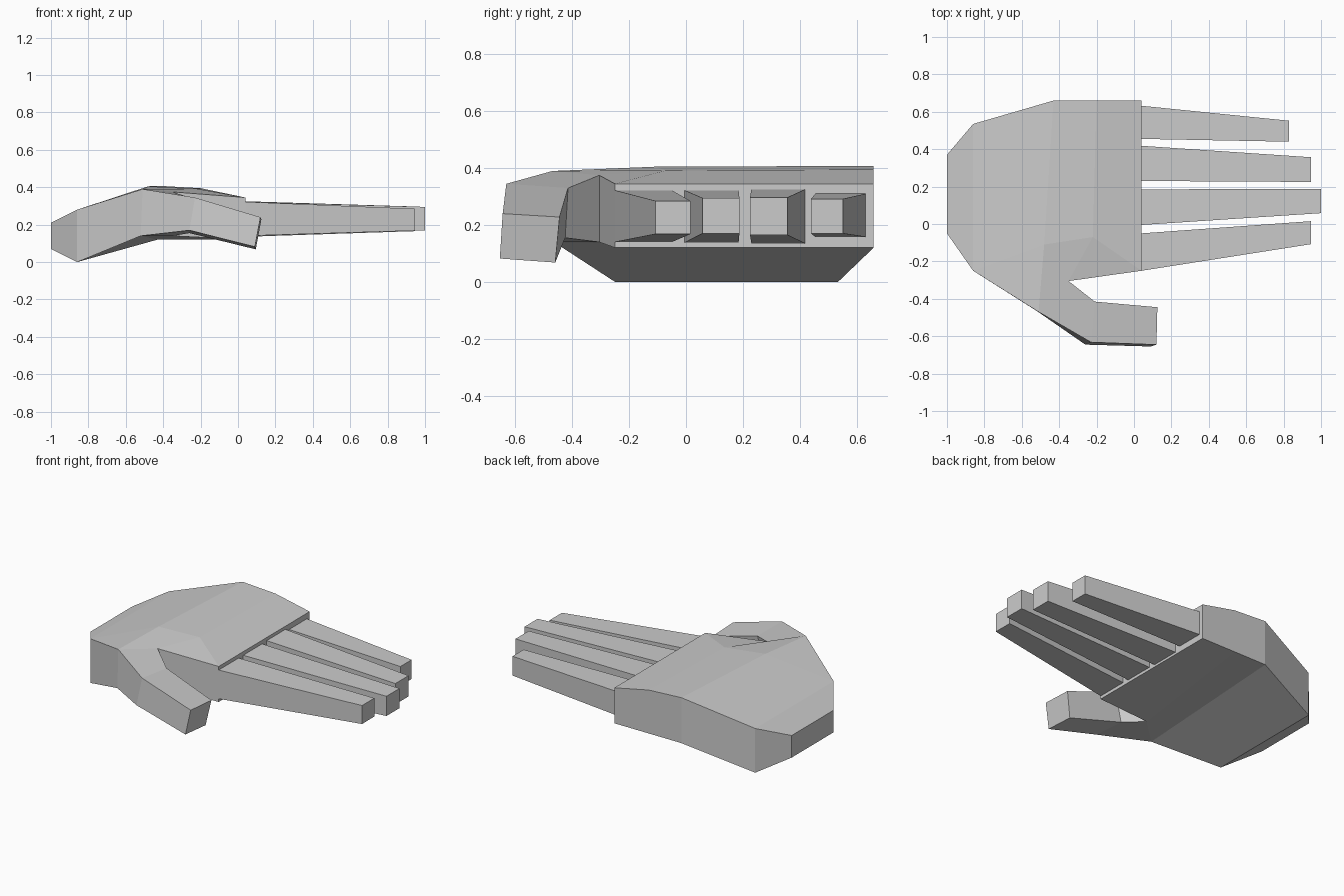
import bpy, bmesh

if "Cube" in bpy.data.objects:
    bpy.data.objects.remove(bpy.data.objects["Cube"])

skin = bpy.data.materials.new("light grey")
skin.diffuse_color = (0.6, 0.6, 0.6, 1)
skin.use_nodes = True
skin.node_tree.nodes["Principled BSDF"].inputs["Base Color"].default_value = skin.diffuse_color


def make_object(name, bm):
    bmesh.ops.recalc_face_normals(bm, faces=bm.faces)
    mesh = bpy.data.meshes.new(name)
    bm.to_mesh(mesh)
    bm.free()
    mesh.materials.append(skin)
    obj = bpy.data.objects.new(name, mesh)
    bpy.context.collection.objects.link(obj)
    return obj


def bridge(bm, a, b, skip=()):
    """Join two four-cornered sections, leaving out the listed sides."""
    for i in range(4):
        if i not in skip:
            j = (i + 1) % 4
            bm.faces.new((a[i], a[j], b[j], b[i]))


# Palm sections from wrist to knuckles: front top, back top, back bottom, front bottom
palm = [
    [(-1.0, -.05, .21), (-1.0, .37, .21), (-1.0, .37, .07), (-1.0, -.05, .07)],
    [(-.86, -.25, .28), (-.86, .535, .28), (-.86, .535, 0), (-.86, -.25, 0)],
    [(-.51, -.47, .39), (-.43, .66, .408), (-.43, .66, .12), (-.52, -.465, .14)],
    [(-.35, -.305, .375), (-.2, .66, .395), (-.2, .66, .12), (-.35, -.305, .14)],
    [(.04, -.25, .345), (.04, .66, .345), (.04, .66, .12), (.04, -.25, .12)],
]
# Thumb sections, in the order: outer top, inner top, inner bottom, outer bottom
thumb = [
    [(-.23, -.632, .345), (-.21, -.415, .33), (-.26, -.425, .155), (-.26, -.645, .17)],
    [(.12, -.645, .24), (.125, -.445, .228), (.095, -.46, .068), (.09, -.655, .082)],
]

bm = bmesh.new()
a, b, c, d, e = [[bm.verts.new(p) for p in s] for s in palm]
bridge(bm, a, b)
bridge(bm, b, c, skip=[0])
bridge(bm, c, d, skip=[0, 3])       # side 3 opens into the thumb
bridge(bm, d, e, skip=[0])
bm.faces.new(a)
bm.faces.new(e)

# Creased top of the palm
c_mid = bm.verts.new((-.48, -.11, .405))
d_mid = bm.verts.new((-.22, -.07, .392))
for f in ((b[0], c[0], c_mid), (b[0], c_mid, c[1], b[1]),
          (c[0], d[0], d_mid, c_mid), (c_mid, d_mid, d[1], c[1]),
          (d[0], e[0], d_mid), (d_mid, e[0], e[1], d[1])):
    bm.faces.new(f)

# Thumb grows out of the front of the palm
root = [c[0], d[0], d[3], c[3]]
joint, tip = [[bm.verts.new(p) for p in s] for s in thumb]
bridge(bm, root, joint)
bridge(bm, joint, tip)
bm.faces.new(tip)
make_object("palm_and_thumb", bm)


# Fingers: base y range, base z range, tip x, tip y range, tip z range
def finger(name, by, bz, tx, ty, tz):
    bm = bmesh.new()
    ends = []
    for x, (y0, y1), (z0, z1) in ((.04, by, bz), (tx, ty, tz)):
        ends.append([bm.verts.new((x, y, z)) for y, z in
                     ((y0, z0), (y1, z0), (y1, z1), (y0, z1))])
    bridge(bm, *ends)
    for end in ends:
        bm.faces.new(end)
    make_object(name, bm)


finger("index_finger", (-.25, -.05), (.14, .322), .945, (-.108, .015), (.168, .285))
finger("middle_finger", (-.005, .185), (.138, .322), 1.0, (.058, .188), (.17, .295))
finger("ring_finger", (.23, .418), (.135, .325), .945, (.225, .357), (.165, .297))
finger("little_finger", (.455, .632), (.158, .31), .83, (.44, .552), (.17, .292))
